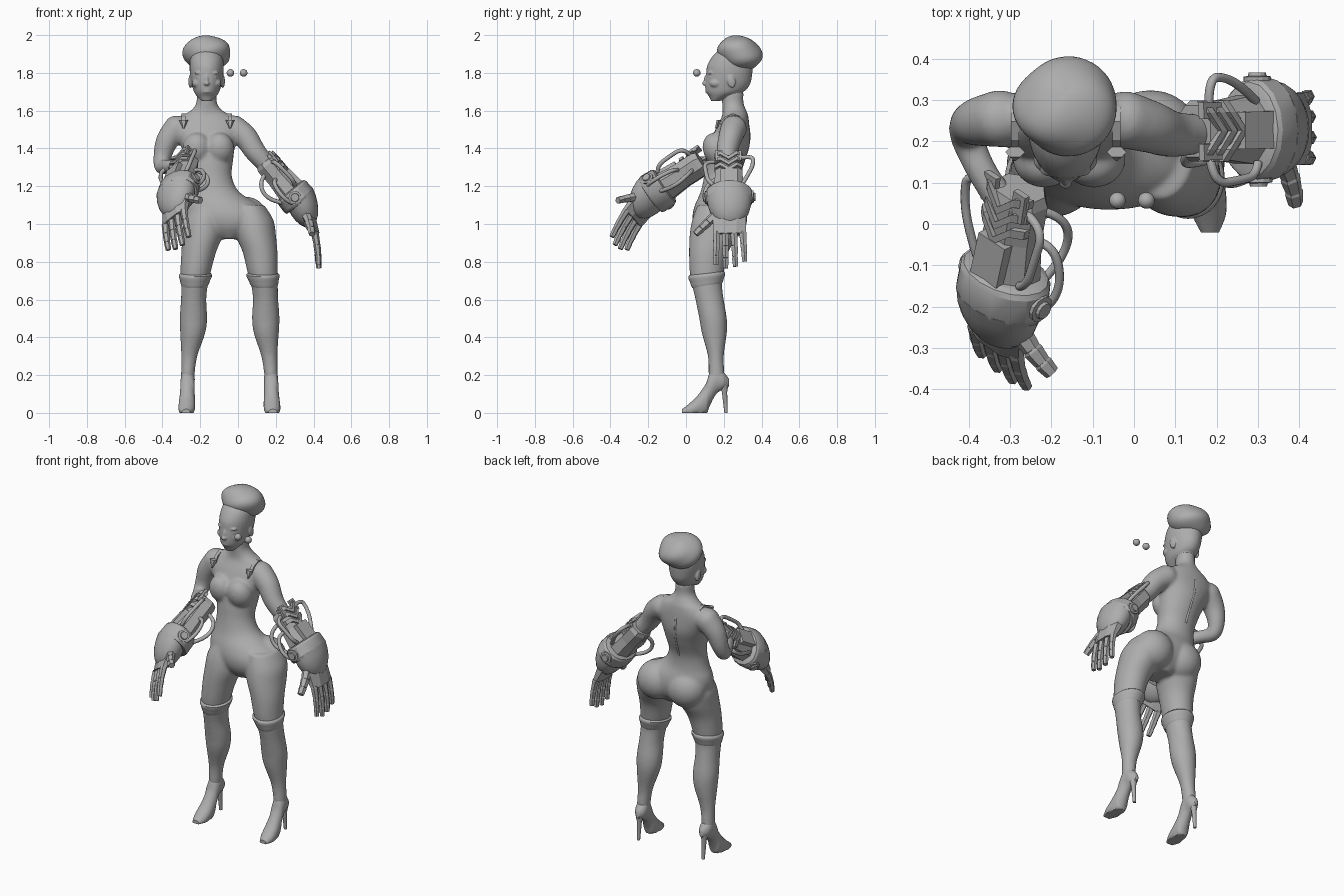
import bpy, bmesh, math
from mathutils import Vector, Matrix, Euler

if "Cube" in bpy.data.objects:
    bpy.data.objects.remove(bpy.data.objects["Cube"], do_unlink=True)

grey = bpy.data.materials.new("plain_grey")
grey.use_nodes = True
grey.diffuse_color = (0.42, 0.42, 0.42, 1)
grey.node_tree.nodes["Principled BSDF"].inputs["Base Color"].default_value = grey.diffuse_color

V = Vector
X, Y, Z = V((1, 0, 0)), V((0, 1, 0)), V((0, 0, 1))


def loft(bm, rings, n=24, phase=0.0):
    """Bridge elliptical rings given as (centre, half axis u, half axis v)."""
    angles = [phase + math.tau * i / n for i in range(n)]
    loops = [[bm.verts.new(c + u * math.cos(a) + v * math.sin(a)) for a in angles]
             for c, u, v in rings]
    for a, b in zip(loops, loops[1:]):
        for i in range(n):
            j = (i + 1) % n
            bm.faces.new((a[i], a[j], b[j], b[i]))
    bm.faces.new(loops[0])
    bm.faces.new(loops[-1])


def box(bm, start, end, u, v):
    s = math.sqrt(2)
    loft(bm, [(start, u * s, v * s), (end, u * s, v * s)], 4, math.pi / 4)


def spline(rows, k=5):
    """Catmull-Rom refinement of rows of numbers."""
    out = []
    for i in range(len(rows) - 1):
        p = [rows[max(0, min(len(rows) - 1, i + d))] for d in (-1, 0, 1, 2)]
        for s in range(k):
            t = s / k
            out.append([b + t / 2 * (c - a + t * (2*a - 5*b + 4*c - d + t * (3*b - a - 3*c + d)))
                        for a, b, c, d in zip(*p)])
    return out + [list(rows[-1])]


def body_loft(bm, rows):
    loft(bm, [(V((x, y, z)), X * rx, Y * ry) for x, y, z, rx, ry in spline(rows)], 32)


def ball(bm, centre, radii, tilt=0.0):
    m = Matrix.LocRotScale(V(centre), Euler((tilt, 0, 0)), V(radii))
    bmesh.ops.create_uvsphere(bm, u_segments=24, v_segments=14, radius=1, matrix=m)


def finish(bm, name, smooth_angle=None):
    bmesh.ops.recalc_face_normals(bm, faces=bm.faces)
    me = bpy.data.meshes.new(name)
    bm.to_mesh(me)
    bm.free()
    me.materials.append(grey)
    ob = bpy.data.objects.new(name, me)
    bpy.context.collection.objects.link(ob)
    if smooth_angle:
        bpy.ops.object.select_all(action='DESELECT')
        ob.select_set(True)
        bpy.context.view_layer.objects.active = ob
        bpy.ops.object.shade_smooth_by_angle(angle=math.radians(smooth_angle))
    return ob


def fuse(ob, voxel, passes):
    """Melt overlapping volumes into one smooth skin."""
    remesh = ob.modifiers.new("fuse", 'REMESH')
    remesh.mode, remesh.voxel_size, remesh.use_smooth_shade = 'VOXEL', voxel, True
    relax = ob.modifiers.new("relax", 'SMOOTH')
    relax.factor, relax.iterations = .5, passes


def hose(name, points, radius):
    cu = bpy.data.curves.new(name, 'CURVE')
    cu.dimensions = '3D'
    cu.bevel_depth, cu.bevel_resolution, cu.use_fill_caps = radius, 3, True
    sp = cu.splines.new('NURBS')
    sp.points.add(len(points) - 1)
    for p, co in zip(sp.points, points):
        p.co = (*co, 1)
    sp.order_u, sp.use_endpoint_u, sp.resolution_u = 3, True, 8
    cu.materials.append(grey)
    bpy.context.collection.objects.link(bpy.data.objects.new(name, cu))


# Torso
body = bmesh.new()
MID = -.166
body_loft(body, [(MID, .247, 1.7, .053, .058), (MID, .248, 1.64, .055, .057),
                 (MID, .257, 1.6, .085, .063), (MID, .26, 1.57, .135, .07),
                 (MID, .248, 1.51, .185, .088), (-.16, .23, 1.42, .147, .106),
                 (-.15, .209, 1.34, .125, .103), (-.145, .187, 1.25, .113, .092),
                 (-.13, .177, 1.17, .137, .1), (-.088, .172, 1.1, .2, .125),
                 (-.06, .168, 1.04, .222, .134), (-.05, .165, .98, .18, .12),
                 (-.047, .16, .92, .055, .075)])
for side in (-1, 1):
    ball(body, (-.157 + side * .06, .16, 1.395), (.078, .07, .09), .35)
    ball(body, (-.06 + side * .1, .22, 1.03), (.118, .105, .115))

# Legs share depth and girth but each stands at its own x
LEG = [(1.1, .06, -.16, .168, .08, .108), (1.02, .08, -.178, .162, .108, .13),
       (.94, .094, -.188, .145, .107, .126),
       (.85, .117, -.208, .12, .092, .104), (.75, .13, -.224, .11, .081, .091),
       (.68, .14, -.23, .111, .071, .08), (.6, .146, -.235, .125, .067, .075),
       (.5, .147, -.236, .143, .073, .073), (.42, .15, -.24, .15, .066, .066),
       (.3, .166, -.258, .158, .043, .042), (.2, .175, -.266, .162, .036, .042),
       (.15, .176, -.268, .165, .034, .04)]
for side in (1, 2):
    body_loft(body, [(r[side], r[3], r[0], r[4], r[5]) for r in LEG])

# Bare arms as chains of balls
LEFT_ARM = [(-.02, .252, 1.505, .07), (.04, .235, 1.46, .064), (.09, .218, 1.385, .057),
            (.145, .218, 1.32, .05), (.2, .225, 1.25, .046)]
RIGHT_ARM = [(-.325, .255, 1.505, .07), (-.375, .248, 1.44, .06), (-.4, .238, 1.36, .048),
             (-.402, .205, 1.305, .041), (-.367, .125, 1.305, .037), (-.31, .04, 1.3, .04)]
for arm in (LEFT_ARM, RIGHT_ARM):
    for x, y, z, r in spline(arm):
        ball(body, (x, y, z), (r, r, r))
fuse(finish(body, "body", 180), .008, 12)

# Head and face
head = bmesh.new()
body_loft(head, [(MID, y, z, rx, ry) for z, y, rx, ry in
                 [(1.65, .155, .026, .022), (1.675, .178, .05, .056), (1.7, .205, .067, .1),
                  (1.74, .22, .079, .119), (1.79, .228, .088, .122), (1.84, .233, .09, .12),
                  (1.89, .242, .083, .1), (1.93, .25, .055, .065)]])
body_loft(head, [(MID, .247, z, .05, .054) for z in (1.62, 1.66, 1.72)])
ball(head, (MID, .102, 1.744), (.016, .018, .012))
ball(head, (MID, .109, 1.766), (.01, .015, .034), -.25)
for z in (1.7, 1.712):
    ball(head, (MID, .117, z), (.024, .016, .008))
for side in (-1, 1):
    ball(head, (MID + side * .034, .132, 1.8), (.03, .018, .01))
    ball(head, (MID + side * .036, .133, 1.777), (.02, .013, .009))
    ball(head, (MID + side * .046, .158, 1.745), (.032, .034, .026))
    ball(head, (MID + side * .086, .24, 1.755), (.011, .022, .036), .25)
fuse(finish(head, "head", 180), .004, 8)

# Swept-up hair with twisted lobes
hair = bmesh.new()
bmesh.ops.create_uvsphere(hair, u_segments=48, v_segments=28, radius=1)
for v in hair.verts:
    a = math.atan2(v.co.x, v.co.y)
    v.co *= 1 + .035 * math.sin(3 * a + 4 * v.co.z) * math.hypot(v.co.x, v.co.y)
bmesh.ops.transform(hair, verts=hair.verts, matrix=Matrix.LocRotScale(
    V((-.164, .285, 1.905)), Euler((-.3, 0, 0)), V((.126, .12, .09))))
finish(hair, "hair", 60)

# Loose pair of eyeballs
for name, x in (("right_eyeball", -.04), ("left_eyeball", .03)):
    bm = bmesh.new()
    ball(bm, (x, .057, 1.8), (.02, .02, .02))
    finish(bm, name, 60)

# Shoulder straps with buckles, and the ridge down the spine
for name, x in (("right", -.288), ("left", -.042)):
    bm = bmesh.new()
    path = [V((x, .18, 1.53)), V((x, .205, 1.56)), V((x, .25, 1.578)), V((x, .285, 1.565)), V((x, .305, 1.54))]
    loft(bm, [(p, X * .014, V((0, -.3, 1)) * .009) for p in path], 4, math.pi / 4)
    loft(bm, [(V((x, .174, 1.55)), X * .024, Y * .014), (V((x, .16, 1.505)), X * .004, Y * .008)], 6)
    finish(bm, name + "_strap")
hose("spine_ridge", [V((x, y, z)) for x, y, z in
     ((MID, .312, 1.6), (MID, .336, 1.5), (-.16, .333, 1.42), (-.15, .308, 1.34), (-.145, .275, 1.25))], .007)

# Stocking bands and high-heeled shoes
for name, side in (("left", 1), ("right", 2)):
    bm = bmesh.new()
    rows = spline([(r[side], r[3], r[0], r[4], r[5]) for r in LEG[4:6]], 6)
    grow = (-.002, .008, .009, .005, .003, .001, -.003)
    loft(bm, [(V((x, y, z - .01)), X * (rx + g), V((0, ry + g, .01)))
              for (x, y, z, rx, ry), g in zip(rows, grow)], 32)
    finish(bm, name + "_stocking_band", 50)

    x = LEG[-2][side]
    out = .008 if side == 1 else -.008
    bm = bmesh.new()
    foot = spline([(.228, .14, .18, .012), (.2, .125, .215, .033), (.16, .1, .25, .037),
                   (.125, .035, .21, .038), (.105, -.015, .155, .041), (.06, -.02, .09, .044),
                   (.02, -.02, .052, .04), (-.02, -.01, .02, .022)], 4)
    loft(bm, [(V((x + out * (1 - y / .16), y, (lo + hi) / 2)), X * w, Z * (hi - lo) / 2)
              for y, lo, hi, w in foot])
    for v in bm.verts:
        v.co.z = max(v.co.z, 0)
    loft(bm, [(V((x, y, z)), X * r, Y * r) for y, z, r in
              ((.2, .16, .026), (.204, .11, .014), (.212, 0, .009))], 12)
    finish(bm, name + "_shoe", 50)


def gauntlet(side, A, B, K, T, W, sign):
    """Armoured forearm A-B and hand B-K-T; W points to the thumb side."""
    A, B, K, T, W = map(V, (A, B, K, T, W))
    D, L = (B - A).normalized(), (B - A).length
    W = (W - D * W.dot(D)).normalized()
    N = D.cross(W) * sign
    H, reach = (T - K).normalized(), (T - K).length
    M = H.cross(W).normalized() * sign

    def P(w, n, d):
        return A + W * w + N * n + D * d * L

    # Faceted forearm shell, raised panel and chevrons
    bm = bmesh.new()
    loft(bm, [(P(0, 0, d), W * w, N * n) for d, w, n in
              ((-.1, .068, .06), (-.02, .08, .068), (.3, .078, .066), (.85, .098, .08))], 8, math.pi / 8)
    box(bm, P(0, .055, .3), P(0, .068, .8), W * .045, N * .02)
    for d in (-.12, .02, .16):
        loft(bm, [(P(w, n, d + e), D * .016, N * .012) for w, n, e in
                  ((-.074, .036, 0), (-.045, .06, 0), (0, .065, .14), (.045, .06, 0), (.074, .036, 0))],
             4, math.pi / 4)
    for w in (-.05, .05):
        box(bm, P(w, .05, -.2), P(w, .05, .05), W * .02, N * .008)
    finish(bm, side + "_forearm_armour")

    # Wrist cuff with round bolts, and the domed hand guard
    bm = bmesh.new()
    loft(bm, [(P(0, .005, d), W * w, N * w * .78) for d, w in
              ((.64, .1), (.66, .116), (.7, .124), (.9, .127), (.95, .12), (.96, .1))], 16)
    for s in (-1, 1):
        loft(bm, [(P(s * w, 0, .8), D * r, N * r) for w, r in
                  ((.1, .034), (.128, .034), (.13, .023), (.138, .021))], 12)
    finish(bm, side + "_cuff", 25)
    bm = bmesh.new()
    E = (D + H).normalized()
    loft(bm, [(P(0, .018, .9) + E * .155 * math.sin(t), W * .118 * math.cos(t), N * .086 * math.cos(t))
              for t in (0, .25, .5, .75, 1, 1.25, 1.5)], 24)
    finish(bm, side + "_hand_guard", 40)

    # Palm, jointed fingers and thumb
    bm = bmesh.new()
    loft(bm, [(B, W * .075, N * .045), (B.lerp(K, .5), W * .095, M * .045), (K + H * .012, W * .093, M * .026)],
         8, math.pi / 8)

    def digit(p, direction, length, r):
        for step in range(3):
            q = p + direction * length * (.4, .32, .28)[step]
            n = direction.cross(W if abs(direction.dot(W)) < .6 else D).normalized()
            side_axis = direction.cross(n)
            loft(bm, [(p, n * r * .85, side_axis * r), (p.lerp(q, .15), n * r, side_axis * r * 1.1),
                      (q, n * r * .85, side_axis * r * .9)], 6)
            p, r = q, r * .9
            direction = (direction - M * .08).normalized()

    for i, scale in enumerate((.86, 1, 1.04, .94)):
        digit(K + W * (.046 * i - .07), (H + W * (.03 * i - .045)).normalized(), reach * scale, .02)
    root, tip = B.lerp(K, .35) + W * .07, B.lerp(K, .85) + W * .18 + H * .03
    digit(root, (tip - root).normalized(), (tip - root).length, .026)
    finish(bm, side + "_hand")

    # Looping hoses
    loops = {"thumb_side": [(.06, .03, .0), (.13, .04, .0), (.12, .05, .35), (.11, .05, .55), (.08, .04, .62)],
             "outer_side": [(-.05, .04, -.05), (-.13, .05, -.1), (-.13, .05, .15), (-.1, .05, .4), (-.07, .04, .6)],
             "under": [(.04, -.05, .1), (.08, -.1, .15), (.08, -.12, .5), (.06, -.07, .72)],
             "lower": [(.07, -.02, .3), (.11, -.04, .3), (.14, -.05, .7), (.11, -.03, .85)]}
    for part, pts in loops.items():
        hose(side + "_hose_" + part, [P(*p) for p in pts], .011)


gauntlet("left", (.16, .225, 1.31), (.335, .23, 1.1), (.405, .23, .96), (.44, .235, .775), (0, -1, 0), -1)
gauntlet("right", (-.28, .06, 1.31), (-.32, -.2, 1.14), (-.335, -.28, 1.04), (-.32, -.37, .885),
         (.68, -.48, .52), 1)
